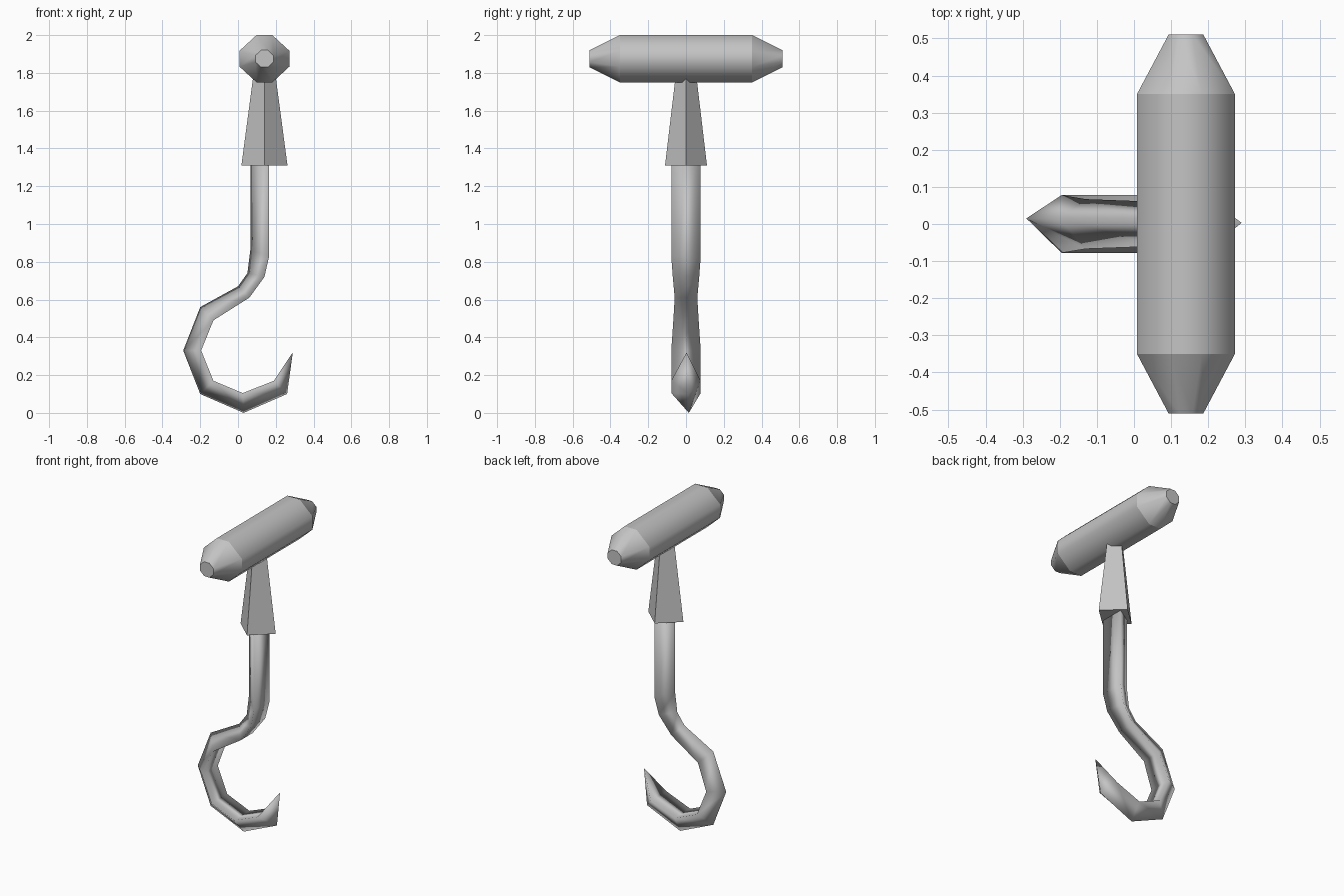
import bpy, bmesh

cube = bpy.data.objects.get("Cube")
if cube:
    bpy.data.objects.remove(cube)

grey = bpy.data.materials.new("plain_grey")
grey.use_nodes = True
grey.diffuse_color = (0.55, 0.55, 0.55, 1)
grey.node_tree.nodes["Principled BSDF"].inputs["Base Color"].default_value = grey.diffuse_color


def loft(name, rings, tip=None, smooth=True, sharp_rings=False):
    """Skin a list of equal rings, closing the end with a cap or a point."""
    bm = bmesh.new()
    loops = [[bm.verts.new(p) for p in ring] for ring in rings]
    n = len(loops[0])
    for a, b in zip(loops, loops[1:]):
        for i in range(n):
            j = (i + 1) % n
            bm.faces.new((a[i], a[j], b[j], b[i]))
    bm.faces.new(loops[0])
    if tip:
        point = bm.verts.new(tip)
        for i in range(n):
            bm.faces.new((loops[-1][i], loops[-1][(i + 1) % n], point))
    else:
        bm.faces.new(loops[-1])
    bmesh.ops.recalc_face_normals(bm, faces=bm.faces[:])
    for f in bm.faces:
        f.smooth = smooth
    if sharp_rings:
        for loop in loops:
            for i in range(n):
                bm.edges.get((loop[i], loop[(i + 1) % n])).smooth = False
    mesh = bpy.data.meshes.new(name)
    bm.to_mesh(mesh)
    bm.free()
    mesh.materials.append(grey)
    obj = bpy.data.objects.new(name, mesh)
    bpy.context.collection.objects.link(obj)
    return obj


# Crosswise grip: eight-sided bar with tapered ends
AXIS = 0.14


def octagon(y, half_x, half_z, flat_x, flat_z):
    quarter = [(half_x, flat_z), (flat_x, half_z)]
    half = quarter + [(-x, z) for x, z in reversed(quarter)]
    full = half + [(-x, -z) for x, z in half]
    return [(AXIS + x, y, 1.875 + z) for x, z in full]


def grip_end(y):
    return octagon(y, 0.047, 0.045, 0.018, 0.018)


def grip_body(y):
    return octagon(y, 0.132, 0.125, 0.042, 0.042)


loft("grip", [grip_end(-0.51), grip_body(-0.35), grip_body(0.35), grip_end(0.51)],
     sharp_rings=True)


# Four-sided tapered collar under the grip
def diamond(z, rx, ry):
    return [(AXIS + rx, 0, z), (AXIS, ry, z), (AXIS - rx, 0, z), (AXIS, -ry, z)]


loft("collar", [diamond(1.31, 0.122, 0.111), diamond(1.8, 0.057, 0.053)], smooth=False)

# Hook: triangular section with the ridge outside (outer x, z, inner x, z, half width)
stations = [
    (0.065, 1.40, 0.165, 1.40, 0.078),
    (0.065, 0.86, 0.165, 0.83, 0.078),
    (0.05, 0.74, 0.14, 0.72, 0.07),
    (0.0, 0.67, 0.06, 0.61, 0.06),
    (-0.2, 0.56, -0.13, 0.49, 0.067),
    (-0.29, 0.33, -0.195, 0.33, 0.078),
    (-0.2, 0.10, -0.13, 0.17, 0.078),
    (0.03, 0.0, 0.025, 0.105, 0.078),
    (0.26, 0.10, 0.19, 0.17, 0.078),
]
loft("hook", [[(ox, 0.015, oz), (ix, w, iz), (ix, -w, iz)]
              for ox, oz, ix, iz, w in stations], tip=(0.29, 0.003, 0.32))
